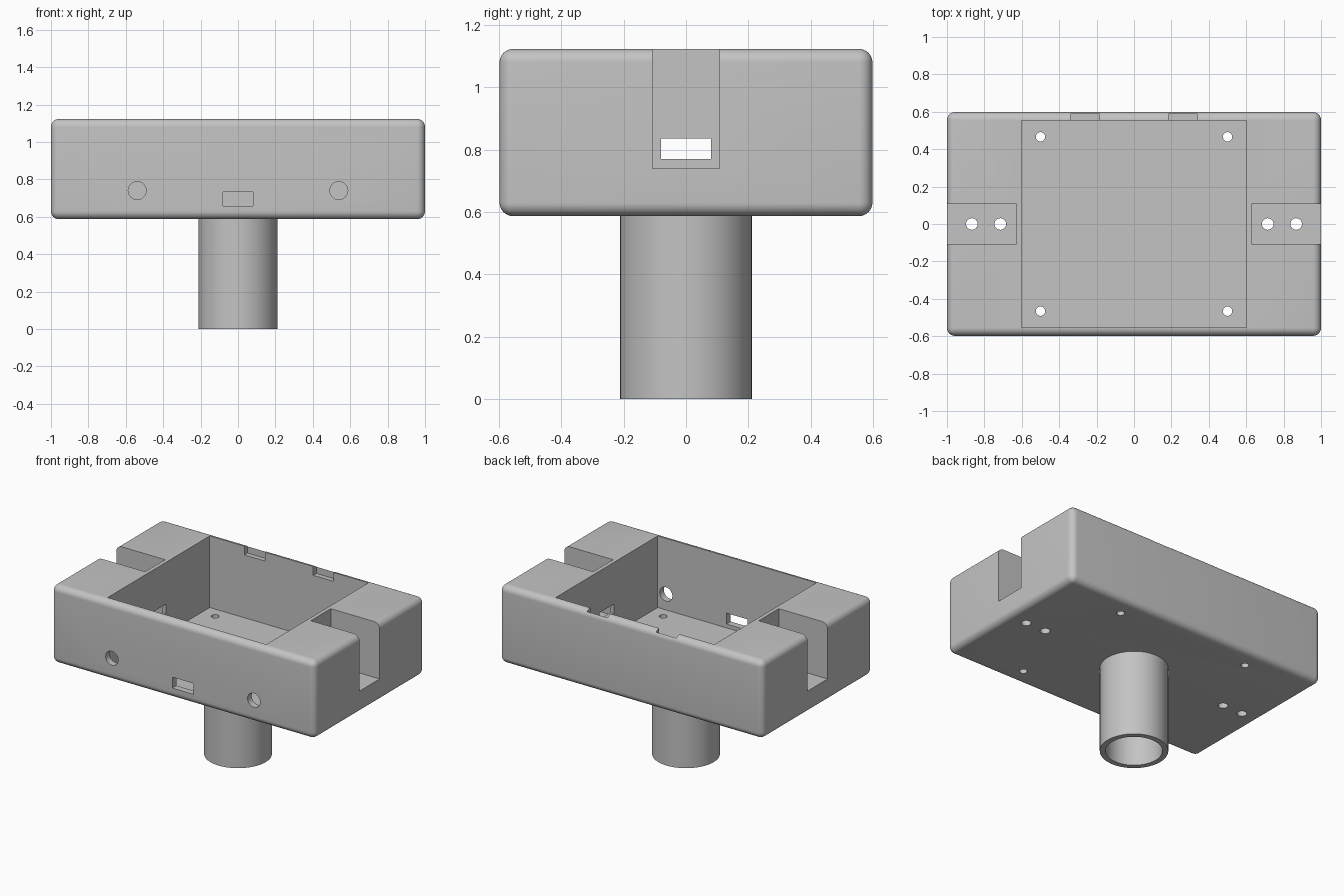
import bpy, bmesh, math
from mathutils import Matrix, Vector

if "Cube" in bpy.data.objects:
    bpy.data.objects.remove(bpy.data.objects["Cube"])

grey = bpy.data.materials.new("plain grey")
grey.diffuse_color = (0.55, 0.55, 0.55, 1)
grey.use_nodes = True
grey.node_tree.nodes["Principled BSDF"].inputs["Base Color"].default_value = grey.diffuse_color


def finish(name, bm):
    mesh = bpy.data.meshes.new(name)
    bm.to_mesh(mesh)
    bm.free()
    mesh.materials.append(grey)
    ob = bpy.data.objects.new(name, mesh)
    bpy.context.collection.objects.link(ob)
    return ob


def box(name, lo, hi, radius=0):
    lo, hi = Vector(lo), Vector(hi)
    bm = bmesh.new()
    bmesh.ops.create_cube(bm, size=1)
    for v in bm.verts:
        v.co = Vector([(lo[i] + hi[i]) / 2 + v.co[i] * (hi[i] - lo[i]) for i in range(3)])
    if radius:
        bmesh.ops.bevel(bm, geom=bm.edges[:], offset=radius, segments=8,
                        profile=0.5, affect='EDGES', clamp_overlap=True)
    return finish(name, bm)


def rod(name, centre, radius, length, axis='Z', sides=32):
    bm = bmesh.new()
    turn = Matrix.Rotation(math.pi / 2, 4, 'X') if axis == 'Y' else Matrix()
    bmesh.ops.create_cone(bm, cap_ends=True, segments=sides, radius1=radius, radius2=radius,
                          depth=length, matrix=Matrix.Translation(centre) @ turn)
    return finish(name, bm)


def cut(target, cutter):
    cutter.hide_render = True
    mod = target.modifiers.new("cut", 'BOOLEAN')
    mod.operation = 'DIFFERENCE'
    mod.solver = 'EXACT'
    mod.object = cutter
    bpy.context.view_layer.objects.active = target
    bpy.ops.object.modifier_apply(modifier=mod.name)
    bpy.data.objects.remove(cutter, do_unlink=True)


def smooth(ob):
    bpy.ops.object.select_all(action='DESELECT')
    ob.select_set(True)
    bpy.context.view_layer.objects.active = ob
    bpy.ops.object.shade_smooth_by_angle(angle=math.radians(30))


BOTTOM, TOP = 0.587, 1.123

# Rounded housing with its open cavity
housing = box("housing", (-1, -0.598, BOTTOM), (1, 0.598, TOP), 0.043)
cut(housing, box("cavity", (-0.602, -0.553, 0.632), (0.602, 0.553, 1.3)))

# Window running through both side walls, slot in the front wall
cut(housing, box("side_window", (-0.7, -0.08, 0.77), (0.7, 0.08, 0.836)))
cut(housing, box("front_slot", (-0.08, -0.7, 0.658), (0.08, -0.5, 0.733)))

for s in (-1, 1):
    # Side channels, open at the top and the outside
    xs = sorted((s * 0.629, s * 1.2))
    cut(housing, box("channel", (xs[0], -0.108, 0.74), (xs[1], 0.108, 1.3)))
    # Screw holes in the channel floors
    for x in (0.715, 0.867):
        cut(housing, rod("channel_hole", (s * x, 0, 0.65), 0.031, 0.4))
    # Screw holes in the cavity floor
    for y in (-0.466, 0.466):
        cut(housing, rod("floor_hole", (s * 0.5, y, 0.6), 0.025, 0.3))
    # Round openings in the front wall
    cut(housing, rod("front_hole", (s * 0.539, -0.6, 0.74), 0.048, 0.2, 'Y'))
    # Latch pockets at the top of the back wall
    xs = sorted((s * 0.184, s * 0.339))
    cut(housing, box("latch_pocket", (xs[0], 0.5, 1.063), (xs[1], 0.587, 1.3)))
smooth(housing)

# Hollow mounting post
post = rod("post", (0, 0, 0.3), 0.211, 0.6, sides=64)
cut(post, rod("bore", (0, 0, 0.3), 0.175, 0.8, sides=64))
smooth(post)
